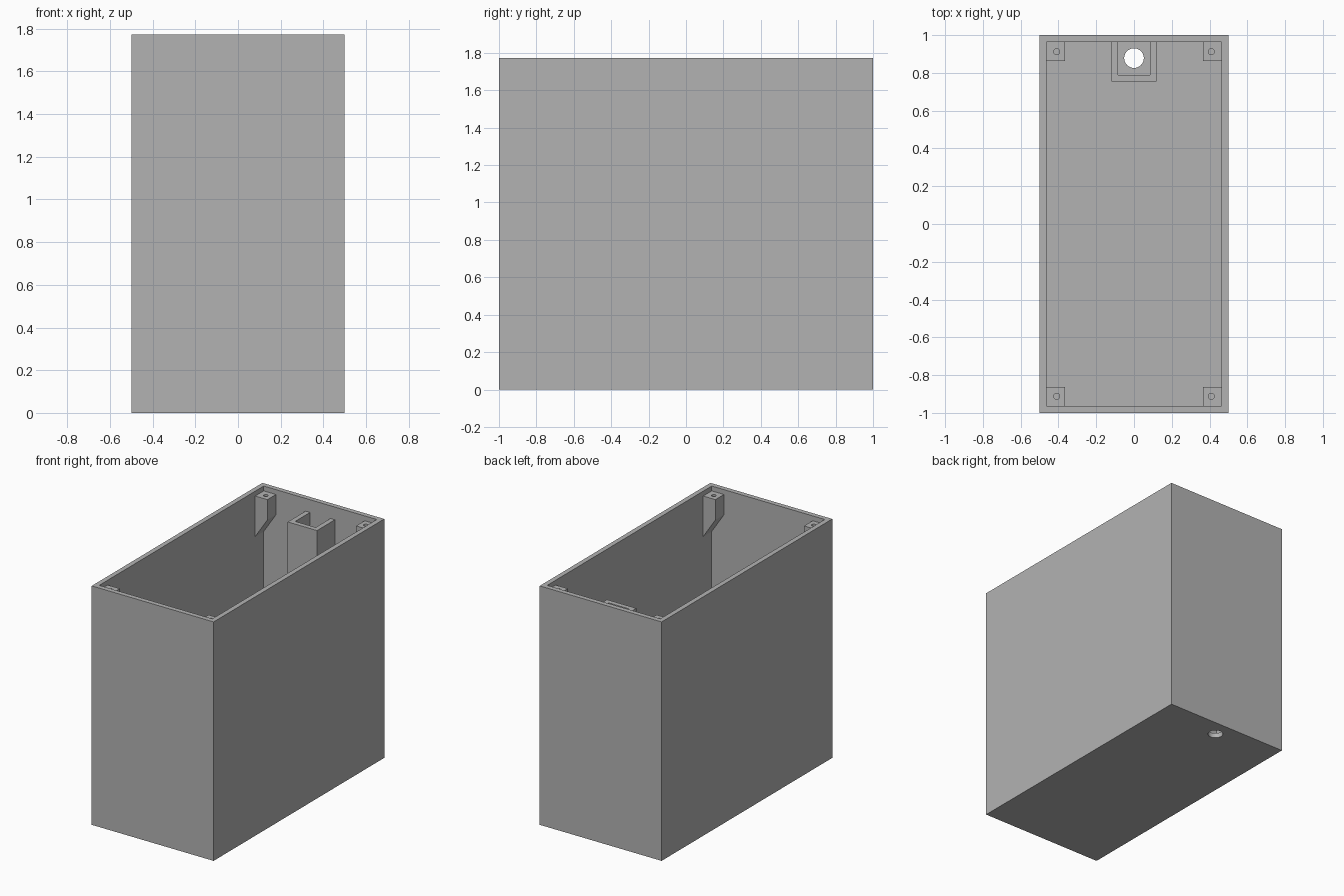
import bpy
import bmesh
from mathutils import Vector

if "Cube" in bpy.data.objects:
    bpy.data.objects.remove(bpy.data.objects["Cube"], do_unlink=True)

# Main dimensions
HALF_X, HALF_Y, HEIGHT = 0.5, 1.0, 1.772
WALL = 0.036
IN_X, IN_Y = HALF_X - WALL, HALF_Y - WALL
POST = 0.1
POST_TOP = HEIGHT - WALL

grey = bpy.data.materials.new("plain grey")
grey.use_nodes = True
colour = (0.45, 0.45, 0.45, 1)
grey.diffuse_color = colour
grey.node_tree.nodes["Principled BSDF"].inputs["Base Color"].default_value = colour


def extrude(name, outline, direction):
    """Closed solid from a flat outline swept along a direction."""
    bm = bmesh.new()
    base = bm.faces.new([bm.verts.new(p) for p in outline])
    swept = bmesh.ops.extrude_face_region(bm, geom=[base], use_keep_orig=True)
    verts = [g for g in swept["geom"] if isinstance(g, bmesh.types.BMVert)]
    bmesh.ops.translate(bm, verts=verts, vec=Vector(direction))
    bmesh.ops.recalc_face_normals(bm, faces=bm.faces)
    mesh = bpy.data.meshes.new(name)
    bm.to_mesh(mesh)
    bm.free()
    mesh.materials.append(grey)
    obj = bpy.data.objects.new(name, mesh)
    bpy.context.collection.objects.link(obj)
    return obj


def block(name, hx, hy, z0, z1):
    outline = [(-hx, -hy, z0), (hx, -hy, z0), (hx, hy, z0), (-hx, hy, z0)]
    return extrude(name, outline, (0, 0, z1 - z0))


def cylinder(name, radius, x, y, z0, z1):
    bpy.ops.mesh.primitive_cylinder_add(
        vertices=40, radius=radius, depth=z1 - z0, location=(x, y, (z0 + z1) / 2))
    obj = bpy.context.object
    obj.name = name
    obj.data.materials.append(grey)
    return obj


def cut(obj, cutter):
    """Subtract the cutter, then discard it."""
    cutter.hide_render = True
    mod = obj.modifiers.new("cut", "BOOLEAN")
    mod.operation = "DIFFERENCE"
    mod.solver = "EXACT"
    mod.object = cutter
    bpy.ops.object.select_all(action="DESELECT")
    bpy.context.view_layer.objects.active = obj
    obj.select_set(True)
    bpy.ops.object.modifier_apply(modifier=mod.name)
    bpy.data.objects.remove(cutter, do_unlink=True)
    bpy.ops.object.shade_smooth_by_angle()


# Open-topped box with a cable hole through the floor
shell = block("box_shell", HALF_X, HALF_Y, 0, HEIGHT)
cut(shell, block("cavity_cutter", IN_X, IN_Y, WALL, HEIGHT + 0.1))
cut(shell, cylinder("cable_hole_cutter", 0.052, 0, 0.878, -0.1, 0.1))

# U-shaped cable channel standing against the back wall
CH_X, CH_Y, CH_TOP = 0.12, 0.754, 1.678
ix, iy = CH_X - WALL, CH_Y + WALL
channel = [(-CH_X, IN_Y), (-CH_X, CH_Y), (CH_X, CH_Y), (CH_X, IN_Y),
           (ix, IN_Y), (ix, iy), (-ix, iy), (-ix, IN_Y)]
extrude("cable_channel", [(x, y, WALL) for x, y in channel], (0, 0, CH_TOP - WALL))

# Corner screw posts with sloped undersides and blind screw holes
for side, sx in (("left", 1), ("right", -1)):
    for end, sy in (("front", -1), ("back", 1)):
        profile = [(IN_X, POST_TOP), (IN_X - POST, POST_TOP),
                   (IN_X - POST, 1.585), (IN_X, 1.435)]
        post = extrude(f"{end}_{side}_screw_post",
                       [(sx * x, sy * IN_Y, z) for x, z in profile],
                       (0, -sy * POST, 0))
        cut(post, cylinder("screw_hole_cutter", 0.016, sx * 0.41, sy * 0.912,
                           POST_TOP - 0.15, POST_TOP + 0.05))
